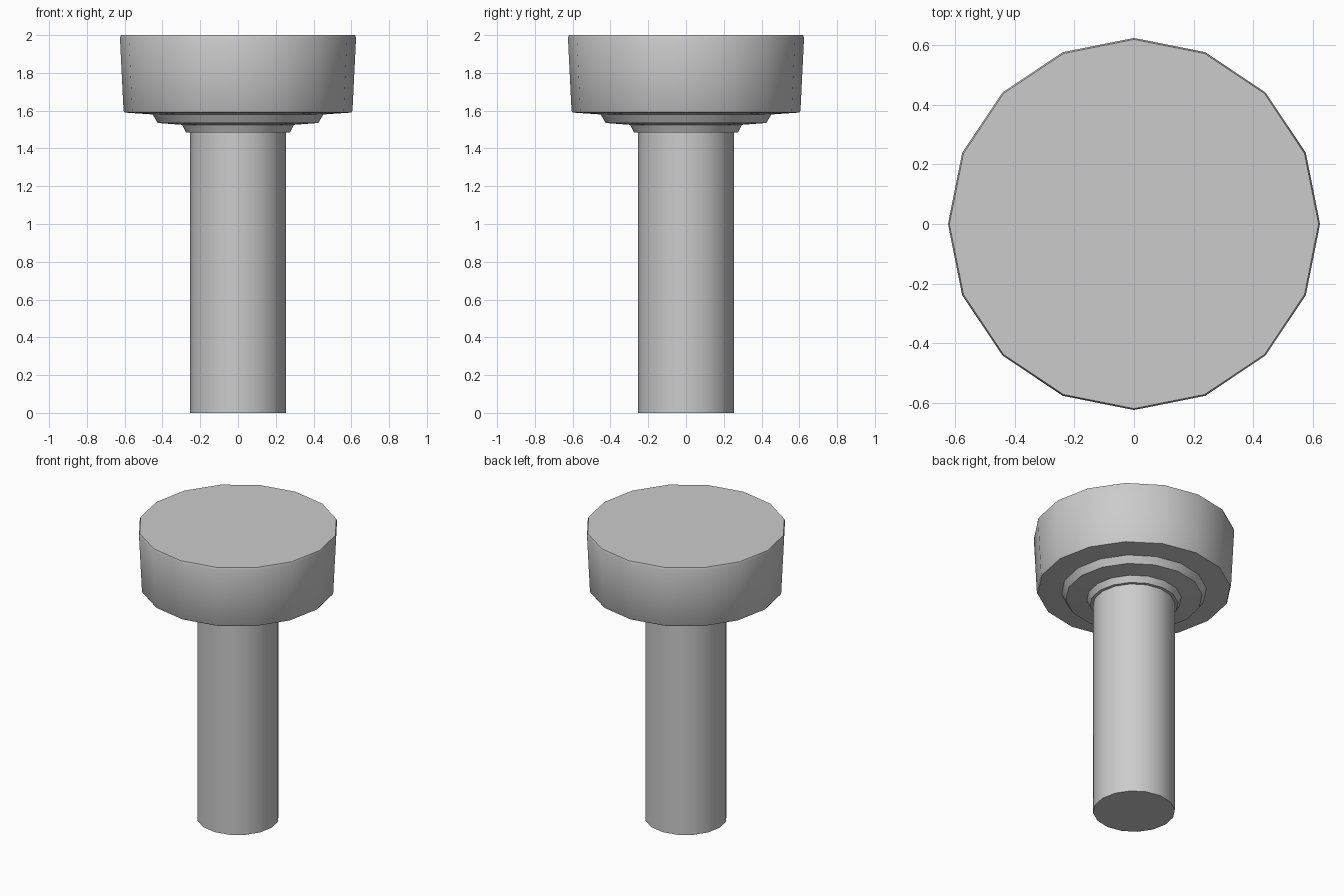
import bpy
import bmesh
from math import cos, sin, pi, radians

if "Cube" in bpy.data.objects:
    bpy.data.objects.remove(bpy.data.objects["Cube"], do_unlink=True)

SIDES = 16

grey = bpy.data.materials.new("plain_grey")
grey.use_nodes = True
colour = (0.6, 0.6, 0.6, 1)
grey.diffuse_color = colour
grey.node_tree.nodes["Principled BSDF"].inputs["Base Color"].default_value = colour


def lathe(name, profile):
    """Turn a (radius, height) profile into a closed solid, capped at both ends."""
    bm = bmesh.new()
    rings = [[bm.verts.new((r * cos(2 * pi * i / SIDES), r * sin(2 * pi * i / SIDES), z))
              for i in range(SIDES)] for r, z in profile]
    for low, high in zip(rings, rings[1:]):
        for i in range(SIDES):
            j = (i + 1) % SIDES
            bm.faces.new((low[i], low[j], high[j], high[i]))
    bm.faces.new(rings[0][::-1])
    bm.faces.new(rings[-1])
    mesh = bpy.data.meshes.new(name)
    bm.to_mesh(mesh)
    bm.free()
    mesh.materials.append(grey)
    obj = bpy.data.objects.new(name, mesh)
    bpy.context.collection.objects.link(obj)
    bpy.ops.object.select_all(action="DESELECT")
    obj.select_set(True)
    bpy.context.view_layer.objects.active = obj
    bpy.ops.object.shade_smooth_by_angle(angle=radians(35))
    return obj


# Straight shaft, running up into the head
lathe("shaft", [(0.255, 0), (0.255, 1.5)])

# Head: stepped underside, flared rim and flat top
lathe("head", [(0.275, 1.485), (0.295, 1.525), (0.425, 1.535), (0.452, 1.58),
               (0.6, 1.59), (0.606, 1.6), (0.625, 1.985), (0.62, 2)])
